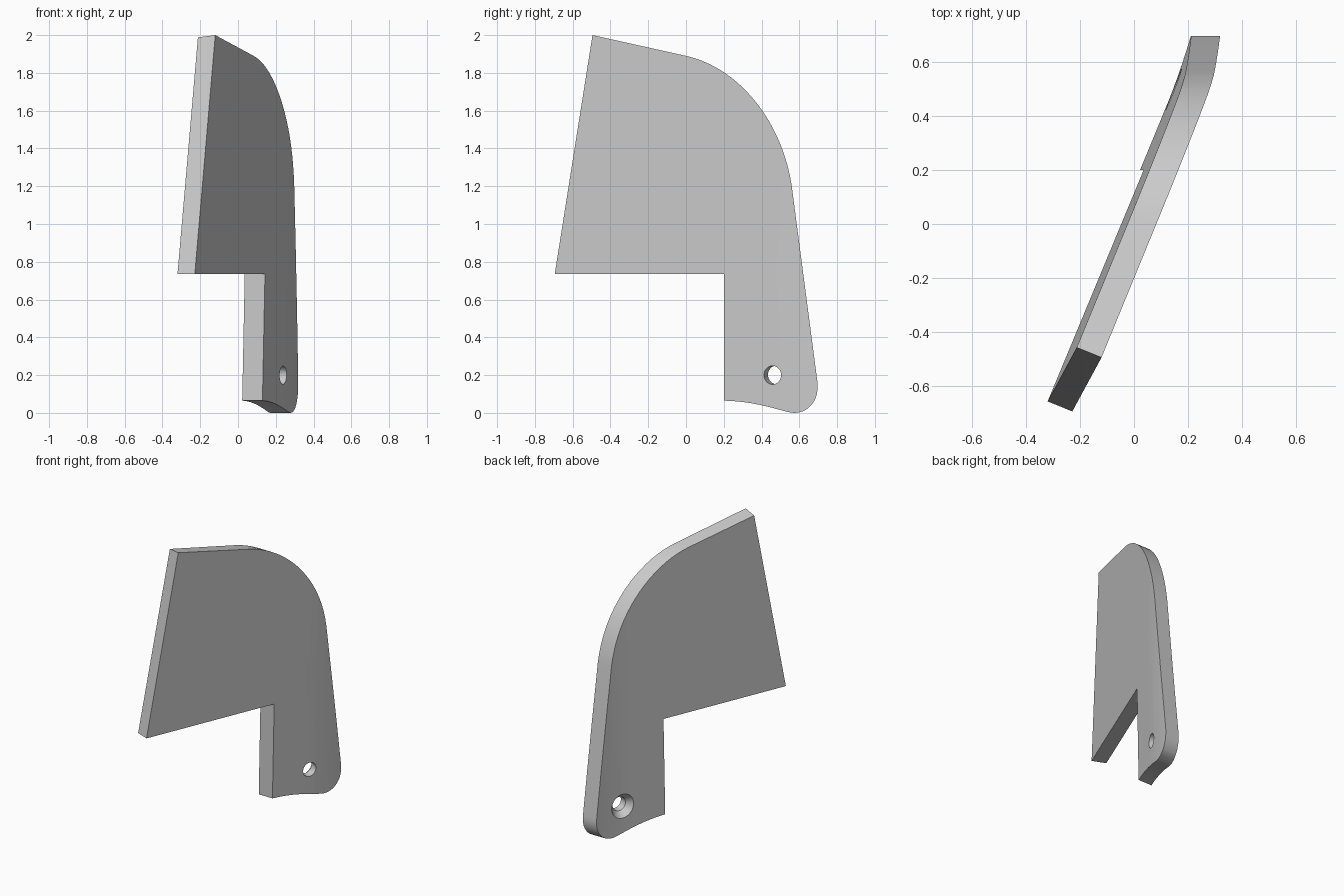
import bpy, bmesh
from mathutils import Vector
from mathutils.geometry import interpolate_bezier

cube = bpy.data.objects.get("Cube")
if cube:
    bpy.data.objects.remove(cube, do_unlink=True)

THICK = 0.107


def surface_x(y, z):
    """Outer face: a slanted plane that bends slightly towards the rear."""
    bend = 0.3 * max(0, y - 0.45) ** 2
    return 0.045 + 0.415 * y + 0.02 * z - bend


def arc(a, b, c, d, count):
    pts = interpolate_bezier(*[Vector((0, *p)) for p in (a, b, c, d)], count)
    return [(p.y, p.z) for p in pts]


# Side outline: straight front, rounded rear shoulder, narrow leg
outline = [(-0.695, 0.735), (-0.495, 2.0)]
outline += arc((0, 1.89), (0.275, 1.83), (0.508, 1.55), (0.56, 1.2), 20)
outline += arc((0.695, 0.17), (0.71, 0.07), (0.65, 0), (0.575, 0), 12)
outline += arc((0.575, 0), (0.52, 0), (0.4, 0.06), (0.2, 0.065), 12)[1:]
outline += [(0.2, 0.735)]

bm = bmesh.new()
bm.faces.new([bm.verts.new((0, y, z)) for y, z in outline])

# Slices that let the plate follow the bend
for y in (0.25, 0.45, 0.5, 0.55, 0.6, 0.65):
    bmesh.ops.bisect_plane(bm, geom=bm.verts[:] + bm.edges[:] + bm.faces[:],
                           plane_co=(0, y, 0), plane_no=(0, 1, 0))

# Thickness, with the front edge cut square to the plate
ext = bmesh.ops.extrude_face_region(bm, geom=bm.faces[:], use_keep_orig=True)
inner = {g for g in ext["geom"] if isinstance(g, bmesh.types.BMVert)}
for v in bm.verts:
    if v in inner and v.co.y < -0.4:
        v.co.y += 0.037
        if v.co.z > 1.5:
            v.co.z -= 0.012
    v.co.x = surface_x(v.co.y, v.co.z) - (THICK if v in inner else 0)
bmesh.ops.recalc_face_normals(bm, faces=bm.faces[:])

mesh = bpy.data.meshes.new("curved_plate")
bm.to_mesh(mesh)
bm.free()
plate = bpy.data.objects.new("curved_plate", mesh)
bpy.context.collection.objects.link(plate)

# Grey material
mat = bpy.data.materials.new("plain_grey")
mat.use_nodes = True
grey = (0.6, 0.6, 0.6, 1)
mat.diffuse_color = grey
mat.node_tree.nodes["Principled BSDF"].inputs["Base Color"].default_value = grey
mesh.materials.append(mat)

# Mounting hole, countersunk on the inner side
normal = Vector((1, -0.415, -0.02)).normalized()
hole = Vector((surface_x(0.458, 0.2), 0.458, 0.2))


def cut(name, low, high, centre, depth):
    bpy.ops.mesh.primitive_cone_add(vertices=32, radius1=low, radius2=high,
                                    depth=depth, location=hole - normal * centre,
                                    rotation=normal.to_track_quat('Z', 'Y').to_euler())
    cutter = bpy.context.object
    cutter.name = name
    cutter.hide_render = True
    cutter.data.materials.append(mat)
    mod = plate.modifiers.new(name, 'BOOLEAN')
    mod.operation = 'DIFFERENCE'
    mod.solver = 'EXACT'
    mod.object = cutter
    bpy.ops.object.select_all(action='DESELECT')
    plate.select_set(True)
    bpy.context.view_layer.objects.active = plate
    bpy.ops.object.modifier_apply(modifier=name)
    bpy.data.objects.remove(cutter, do_unlink=True)


cut("drill_cutter", 0.049, 0.049, 0.05, 0.3)
cut("countersink_cutter", 0.0915, 0.045, 0.08, 0.06)

bpy.ops.object.shade_smooth_by_angle(angle=0.52)
